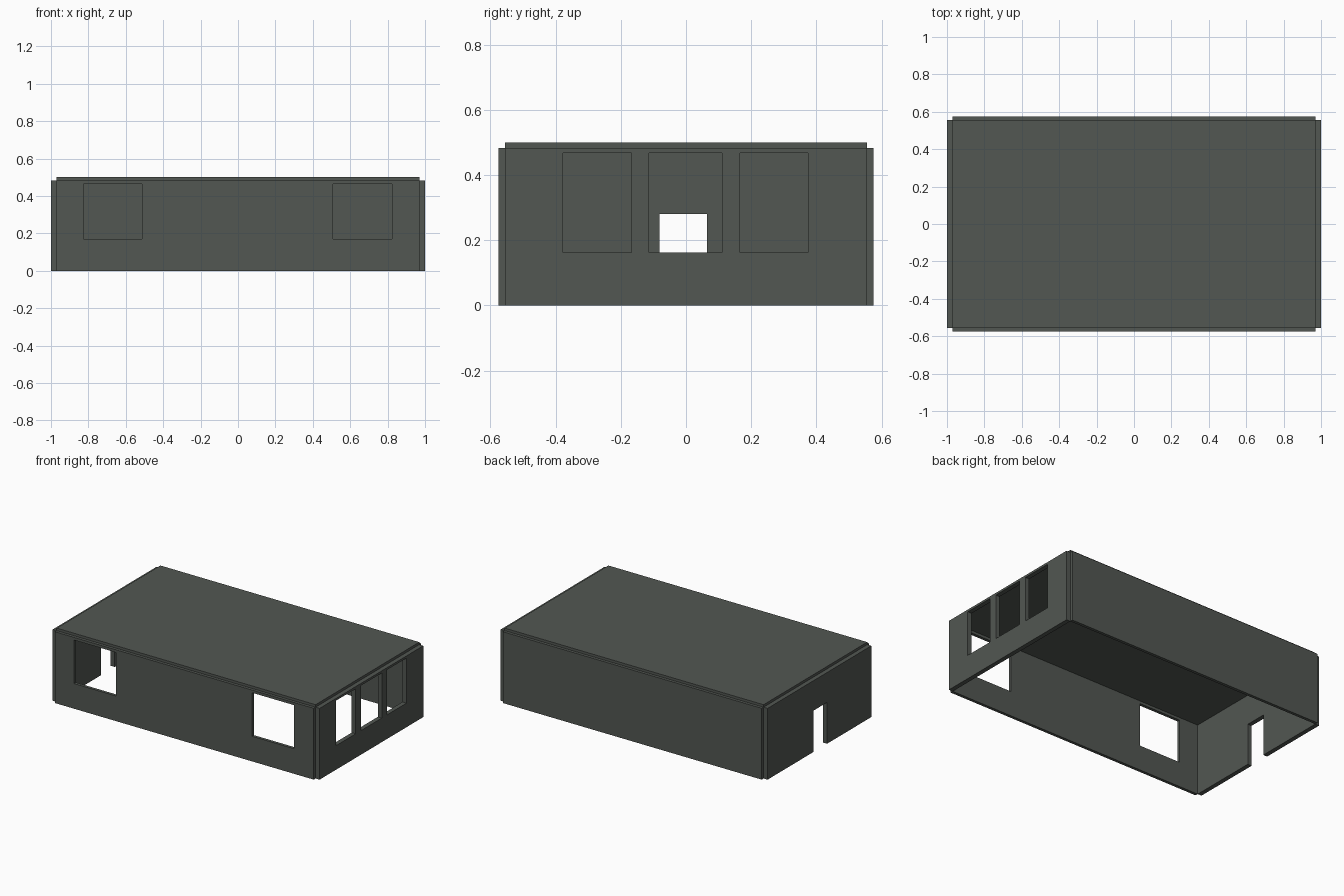
import bpy, bmesh
from mathutils import Vector

if "Cube" in bpy.data.objects:
    bpy.data.objects.remove(bpy.data.objects["Cube"])

X, Y, Z = 1.0, 0.575, 0.5          # outer half-width, half-depth, height
TX, TY, TZ = 0.03, 0.02, 0.017     # side, front/back and roof thickness


def panel(name, u_range, v_range, place, thickness, holes=()):
    """Flat sheet with rectangular holes (u0, u1, v0, v1), extruded by a thickness vector."""
    us = sorted({*u_range, *(h[i] for h in holes for i in (0, 1))})
    vs = sorted({*v_range, *(h[i] for h in holes for i in (2, 3))})
    bm = bmesh.new()
    grid = [[bm.verts.new(place(u, v)) for v in vs] for u in us]
    for i in range(len(us) - 1):
        for j in range(len(vs) - 1):
            cu, cv = (us[i] + us[i + 1]) / 2, (vs[j] + vs[j + 1]) / 2
            if any(a < cu < b and c < cv < d for a, b, c, d in holes):
                continue
            bm.faces.new((grid[i][j], grid[i + 1][j], grid[i + 1][j + 1], grid[i][j + 1]))
    bmesh.ops.delete(bm, geom=[v for v in bm.verts if not v.link_faces], context='VERTS')
    ext = bmesh.ops.extrude_face_region(bm, geom=bm.faces[:], use_keep_orig=True)
    moved = [g for g in ext['geom'] if isinstance(g, bmesh.types.BMVert)]
    bmesh.ops.translate(bm, verts=moved, vec=Vector(thickness))
    bmesh.ops.recalc_face_normals(bm, faces=bm.faces[:])
    mesh = bpy.data.meshes.new(name)
    bm.to_mesh(mesh)
    bm.free()
    mat = bpy.data.materials.get("dark_grey") or bpy.data.materials.new("dark_grey")
    mat.diffuse_color = (0.085, 0.095, 0.085, 1)
    mat.use_nodes = True
    mat.node_tree.nodes["Principled BSDF"].inputs["Base Color"].default_value = mat.diffuse_color
    mesh.materials.append(mat)
    obj = bpy.data.objects.new(name, mesh)
    bpy.context.collection.objects.link(obj)
    return obj


wx, wy, wz = (-X + TX, X - TX), (-Y + TY, Y - TY), (0, Z - TZ)

# Roof slab
panel("roof", wx, wy, lambda u, v: (u, v, Z), (0, 0, -TZ))

# Front wall with two windows, plain back wall
panel("front_wall", wx, wz, lambda u, v: (u, -Y, v), (0, TY, 0),
      [(-0.827, -0.512, 0.17, 0.465), (0.508, 0.823, 0.17, 0.465)])
panel("back_wall", wx, wz, lambda u, v: (u, Y, v), (0, -TY, 0))

# Right wall with three windows
panel("right_wall", wy, wz, lambda u, v: (X, u, v), (-TX, 0, 0),
      [(a, b, 0.163, 0.468) for a, b in ((-0.378, -0.168), (-0.113, 0.111), (0.166, 0.375))])

# Left wall with a doorway open to the ground
panel("left_wall", wy, wz, lambda u, v: (-X, u, v), (TX, 0, 0),
      [(-0.082, 0.065, 0, 0.28)])
